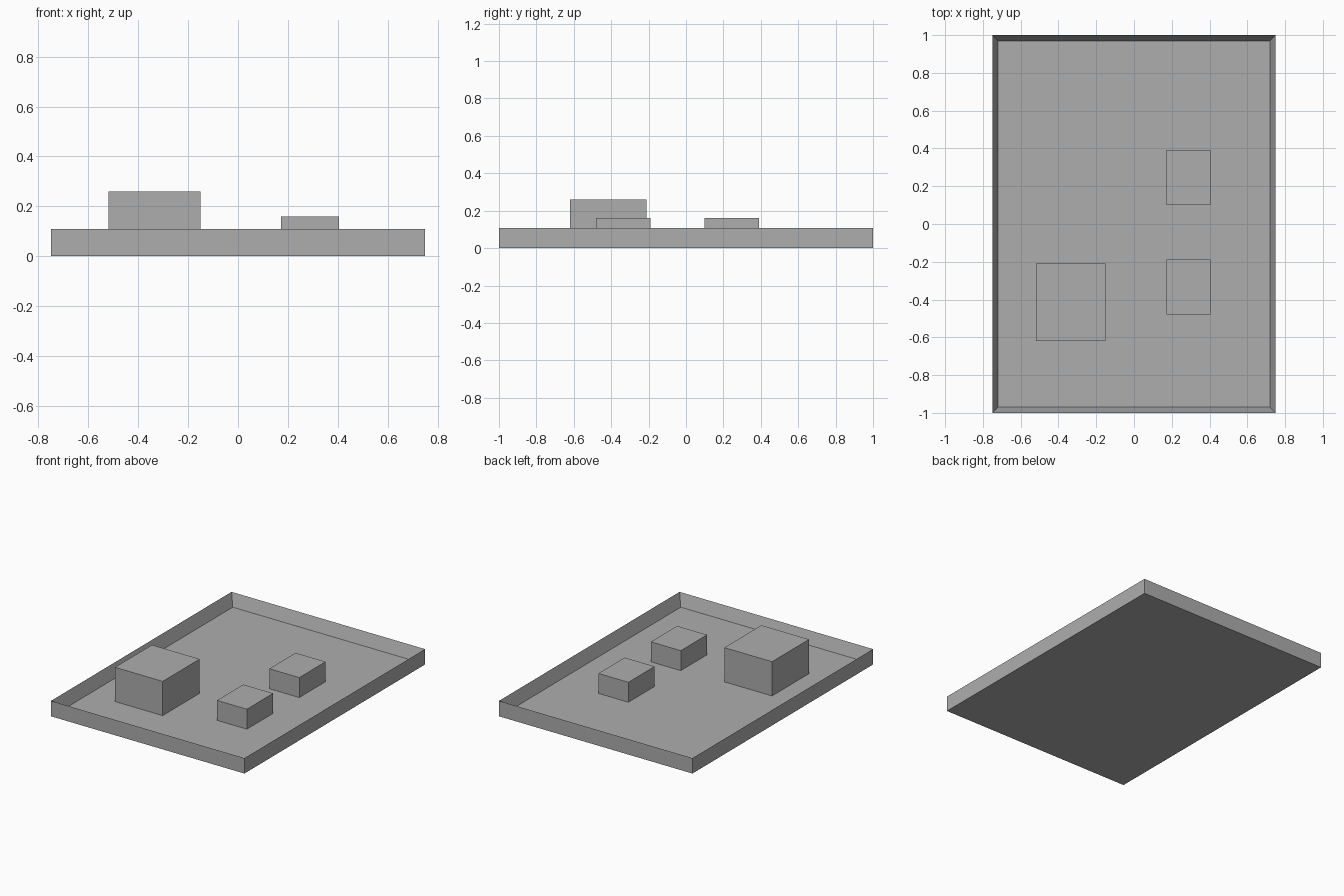
import bpy
import bmesh
from mathutils import Matrix, Vector

cube = bpy.data.objects.get("Cube")
if cube:
    bpy.data.objects.remove(cube, do_unlink=True)

# Single flat colour
grey = bpy.data.materials.new("neutral_grey")
grey.use_nodes = True
colour = (0.42, 0.42, 0.42, 1)
grey.diffuse_color = colour
grey.node_tree.nodes["Principled BSDF"].inputs["Base Color"].default_value = colour

FLOOR = 0.02
RIM = 0.108
WALL = 0.03


def finish(name, bm):
    mesh = bpy.data.meshes.new(name)
    bm.to_mesh(mesh)
    bm.free()
    mesh.materials.append(grey)
    obj = bpy.data.objects.new(name, mesh)
    bpy.context.collection.objects.link(obj)
    return obj


def box(low, high):
    low, high = Vector(low), Vector(high)
    bm = bmesh.new()
    place = Matrix.Translation((low + high) / 2) @ Matrix.Diagonal((*(high - low), 1))
    bmesh.ops.create_cube(bm, size=1, matrix=place)
    return bm


# Shallow tray: inset the top of a slab, then sink it to the floor
tray = box((-0.75, -1, 0), (0.75, 1, RIM))
top = max(tray.faces, key=lambda f: f.calc_center_median().z)
bmesh.ops.inset_region(tray, faces=[top], thickness=WALL, use_even_offset=True)
bmesh.ops.translate(tray, verts=top.verts, vec=(0, 0, FLOOR - RIM))
finish("tray", tray)

# Blocks standing on the tray floor
finish("large_block", box((-0.52, -0.62, FLOOR), (-0.15, -0.21, 0.26)))
for name, y in (("front_small_block", -0.48), ("back_small_block", 0.10)):
    finish(name, box((0.173, y, FLOOR), (0.405, y + 0.291, 0.16)))
